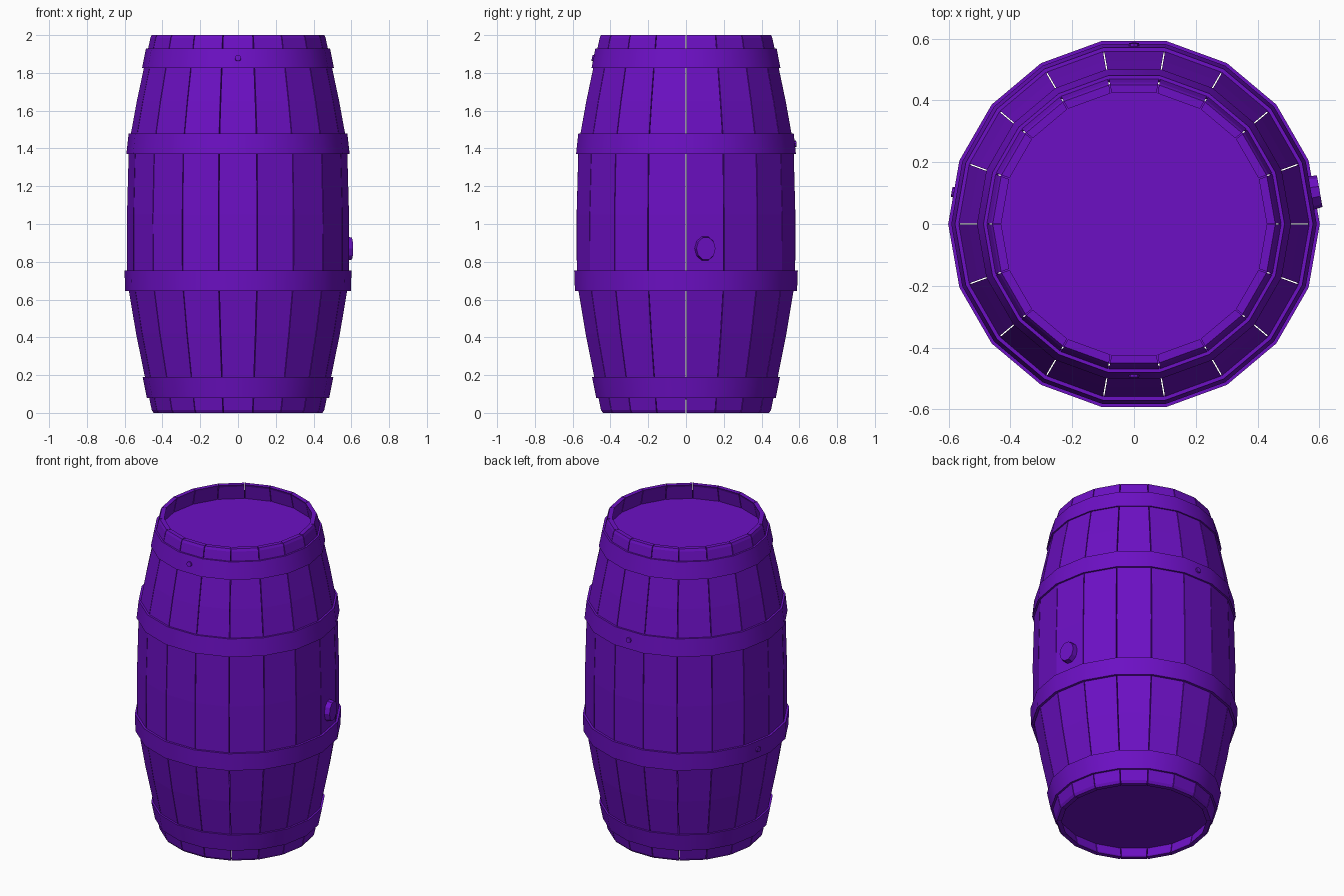
import bpy, bmesh
from math import radians, cos, sin, tan, pi
from mathutils import Matrix, Vector

if "Cube" in bpy.data.objects:
    bpy.data.objects.remove(bpy.data.objects["Cube"])

N = 18                      # staves around the barrel
HALF = pi / N
FLAT = cos(HALF)            # corner radius -> flat radius
GAP = 0.002                 # half of the slit between staves
THICK = 0.027

mat = bpy.data.materials.new("purple")
mat.diffuse_color = (0.15, 0.005, 0.55, 1)
mat.use_nodes = True
mat.node_tree.nodes["Principled BSDF"].inputs["Base Color"].default_value = mat.diffuse_color


def finish(name, bm, smooth=False):
    bmesh.ops.recalc_face_normals(bm, faces=bm.faces)
    me = bpy.data.meshes.new(name)
    bm.to_mesh(me)
    bm.free()
    me.materials.append(mat)
    ob = bpy.data.objects.new(name, me)
    bpy.context.collection.objects.link(ob)
    if smooth:
        bpy.ops.object.select_all(action='DESELECT')
        ob.select_set(True)
        bpy.context.view_layer.objects.active = ob
        bpy.ops.object.shade_smooth_by_angle(angle=radians(30))
    return ob


# Stave outline as (height, corner radius)
profile = [(0.0, 0.447), (0.015, 0.457), (0.13, 0.481), (0.42, 0.54),
           (0.70, 0.587), (1.05, 0.588), (1.42, 0.578), (1.65, 0.536),
           (1.88, 0.487), (1.985, 0.464), (2.0, 0.457)]

# Staves: one closed plank per side, slightly narrower than its sector
bm = bmesh.new()
for i in range(N):
    rot = Matrix.Rotation((2 * i + 1) * HALF, 4, 'Z')
    rings = []
    for z, r in profile:
        ro = r * FLAT
        ri = ro - THICK
        wo, wi = ro * tan(HALF) - GAP, ri * tan(HALF) - GAP
        rings.append([bm.verts.new(rot @ Vector(p)) for p in
                      ((ro, -wo, z), (ro, wo, z), (ri, wi, z), (ri, -wi, z))])
    for a, b in zip(rings, rings[1:]):
        for k in range(4):
            bm.faces.new((a[k], a[(k + 1) % 4], b[(k + 1) % 4], b[k]))
    bm.faces.new(rings[0])
    bm.faces.new(rings[-1])
finish("staves", bm)


# Hoops: bands with an outer face sloping with the staves
def hoop(name, z0, r0, z1, r1, t=0.016):
    bm = bmesh.new()
    section = [(r0, z0), (r1, z1), (r1 - t, z1), (r0 - t, z0)]
    rings = [[bm.verts.new((r * cos(2 * i * HALF), r * sin(2 * i * HALF), z))
              for r, z in section] for i in range(N)]
    for i in range(N):
        a, b = rings[i], rings[(i + 1) % N]
        for k in range(4):
            bm.faces.new((a[k], a[(k + 1) % 4], b[(k + 1) % 4], b[k]))
    finish(name, bm, True)


hoop("bottom_hoop", 0.08, 0.483, 0.19, 0.505)
hoop("lower_hoop", 0.645, 0.597, 0.755, 0.601)
hoop("upper_hoop", 1.37, 0.591, 1.48, 0.579)
hoop("top_hoop", 1.825, 0.508, 1.93, 0.487)


# Heads: flat discs recessed inside both ends
def head(name, z, r):
    bm = bmesh.new()
    bmesh.ops.create_cone(bm, cap_ends=True, segments=N, radius1=r, radius2=r,
                          depth=0.03, matrix=Matrix.Translation((0, 0, z)))
    finish(name, bm)


head("top_head", 1.885, 0.466)
head("bottom_head", 0.085, 0.456)


# Bung and hoop rivets: short studs pointing outwards
def stud(name, angle, r, z, w, h, depth, sides, tilt=0):
    bm = bmesh.new()
    bmesh.ops.create_cone(bm, cap_ends=True, segments=sides, radius1=1,
                          radius2=0.9, depth=1)
    m = (Matrix.Rotation(radians(angle), 4, 'Z')
         @ Matrix.Translation((r, 0, z))
         @ Matrix.Rotation(radians(90 - tilt), 4, 'Y')
         @ Matrix.Diagonal((h, w, depth, 1)))
    bmesh.ops.transform(bm, matrix=m, verts=bm.verts)
    finish(name, bm)


stud("bung", 10, 0.59, 0.87, 0.057, 0.068, 0.04, 10)
stud("top_hoop_rivet", -90, 0.49, 1.878, 0.018, 0.018, 0.016, 8, 11)
stud("upper_hoop_rivet", 90, 0.577, 1.425, 0.018, 0.018, 0.016, 8, 6)
stud("lower_hoop_rivet", 170, 0.591, 0.70, 0.018, 0.018, 0.016, 8)
